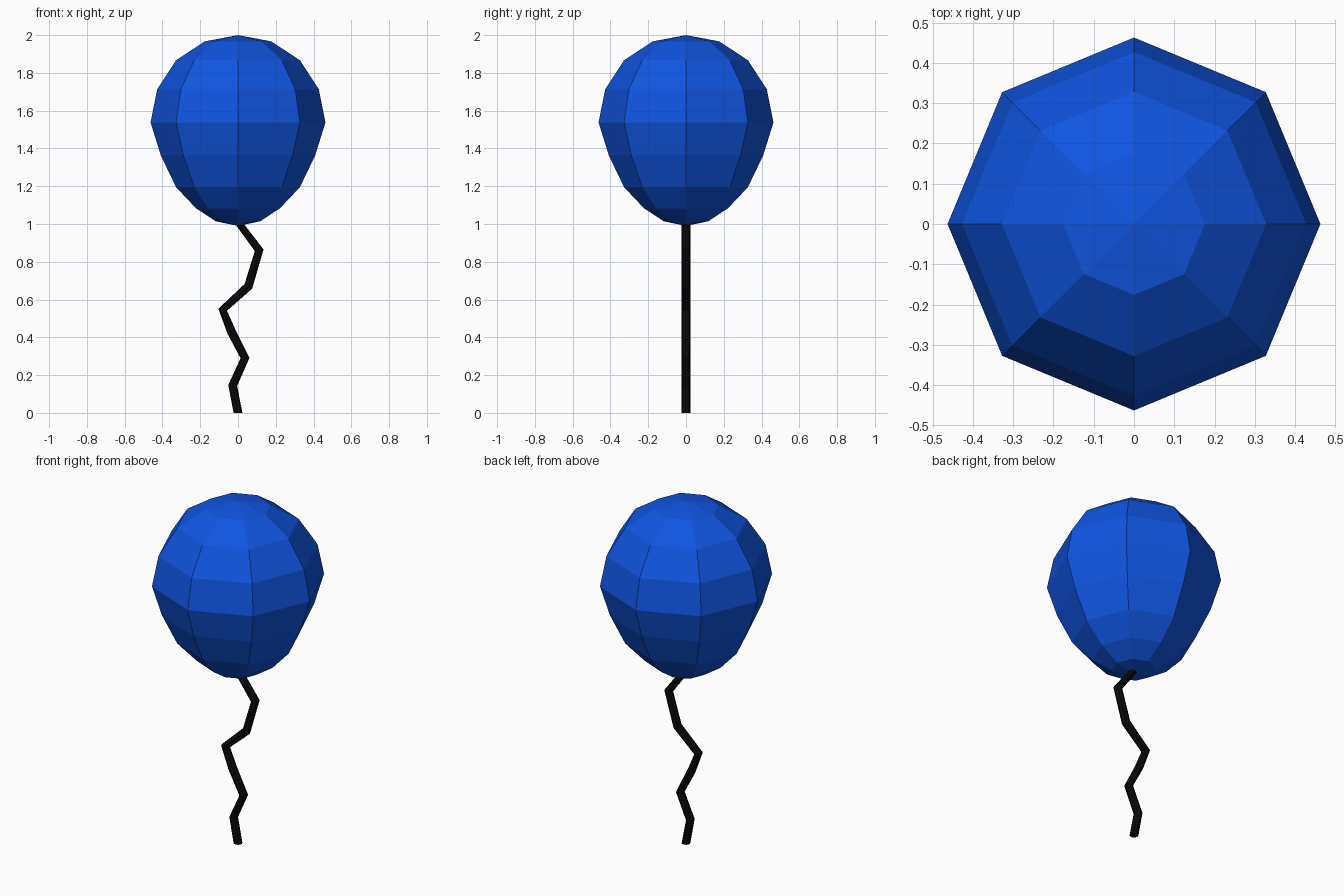
import bpy, bmesh
from math import cos, sin, pi
from mathutils import Vector

if "Cube" in bpy.data.objects:
    bpy.data.objects.remove(bpy.data.objects["Cube"])

SIDES = 8


def material(name, color):
    m = bpy.data.materials.new(name)
    m.diffuse_color = color
    m.use_nodes = True
    m.node_tree.nodes["Principled BSDF"].inputs["Base Color"].default_value = m.diffuse_color
    return m


def skin_rings(name, rings, mat, start=None, end=None):
    """Join rings of points with quads; close each end with a pole or a flat cap."""
    bm = bmesh.new()
    loops = [[bm.verts.new(p) for p in ring] for ring in rings]
    for a, b in zip(loops, loops[1:]):
        for i in range(SIDES):
            j = (i + 1) % SIDES
            bm.faces.new((a[i], a[j], b[j], b[i]))
    for loop, pole in ((loops[0], start), (loops[-1], end)):
        if pole is None:
            bm.faces.new(loop)
        else:
            tip = bm.verts.new(pole)
            for i in range(SIDES):
                bm.faces.new((loop[i], loop[(i + 1) % SIDES], tip))
    bmesh.ops.recalc_face_normals(bm, faces=bm.faces)
    mesh = bpy.data.meshes.new(name)
    bm.to_mesh(mesh)
    bm.free()
    mesh.materials.append(mat)
    obj = bpy.data.objects.new(name, mesh)
    bpy.context.collection.objects.link(obj)
    return obj


def ring(center, u, v, r):
    return [center + r * (cos(2 * pi * i / SIDES) * u + sin(2 * pi * i / SIDES) * v)
            for i in range(SIDES)]


X, Y, Z = Vector((1, 0, 0)), Vector((0, 1, 0)), Vector((0, 0, 1))

# Balloon: faceted teardrop, (radius, height) from bottom to top
profile = [(.117, 1.014), (.222, 1.083), (.328, 1.195), (.409, 1.364),
           (.463, 1.538), (.428, 1.713), (.328, 1.867), (.176, 1.967)]
skin_rings("balloon", [ring(Z * z, X, Y, r) for r, z in profile],
           material("blue", (.005, .09, .75, 1)), Z * .99, Z * 2.0)

# String: zigzag tube in the xz plane, rings turned to the averaged direction
path = [Vector((x, 0, z)) for x, z in
        [(0, 0), (-.028, .145), (.037, .29), (-.035, .43), (-.081, .546),
         (.055, .67), (.112, .861), (.008, 1.0)]]
rings = []
for i, p in enumerate(path):
    d = Vector((0, 0, 1))
    if 0 < i < len(path) - 1:
        d = (path[i + 1] - p).normalized() + (p - path[i - 1]).normalized()
        d.normalize()
    rings.append(ring(p, Y.cross(d), Y, .0235))
skin_rings("string", rings, material("black", (.003, .003, .003, 1)))
